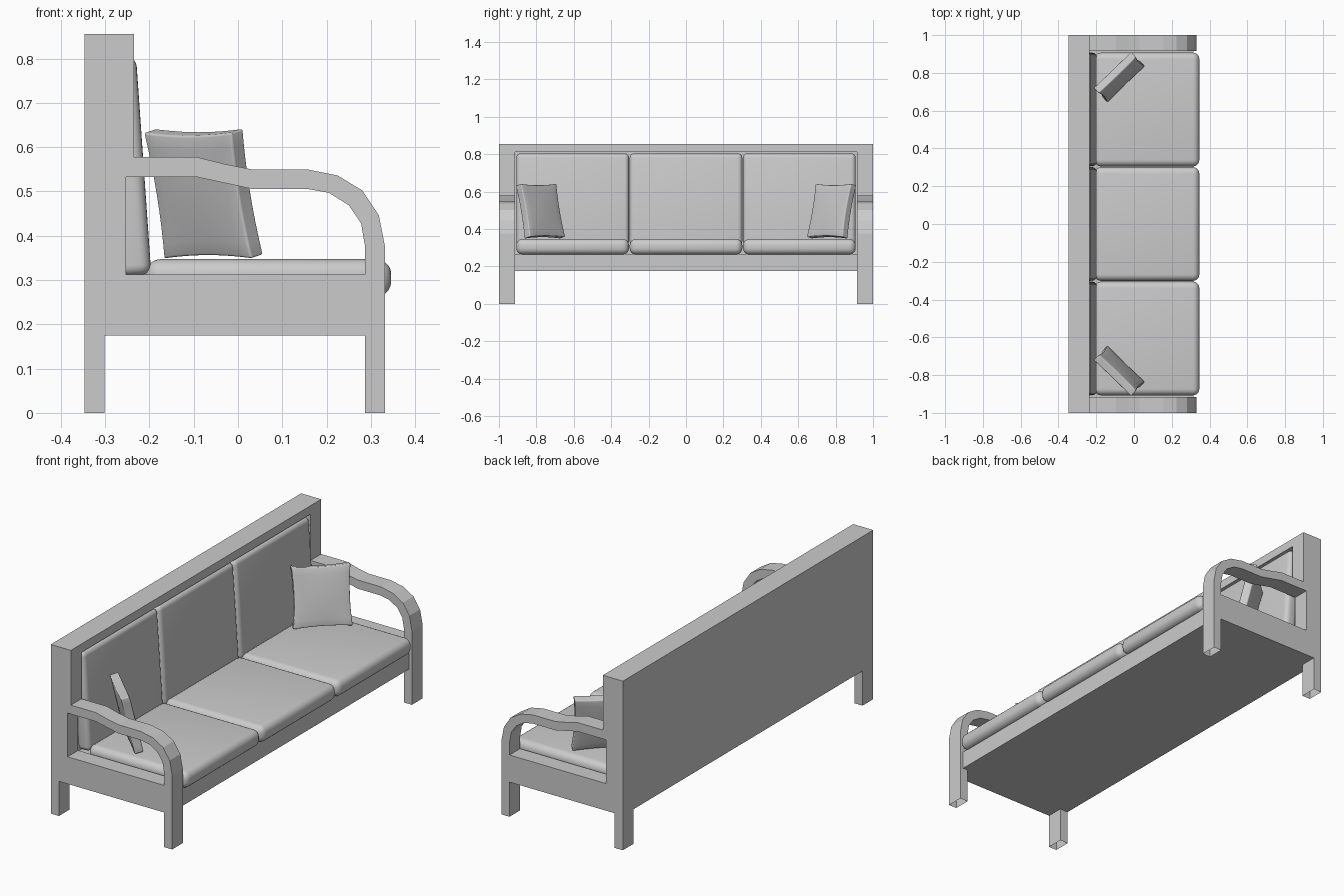
import bpy, bmesh
from math import radians

if "Cube" in bpy.data.objects:
    bpy.data.objects.remove(bpy.data.objects["Cube"])


def finish(name, bm, loc=(0, 0, 0), rot=(0, 0, 0)):
    me = bpy.data.meshes.new(name)
    bm.to_mesh(me)
    bm.free()
    ob = bpy.data.objects.new(name, me)
    bpy.context.collection.objects.link(ob)
    ob.location, ob.rotation_euler = loc, rot
    return ob


def select_only(ob):
    bpy.ops.object.select_all(action='DESELECT')
    ob.select_set(True)
    bpy.context.view_layer.objects.active = ob


def block(size, bm=None):
    bm = bmesh.new()
    bmesh.ops.create_cube(bm, size=1)
    bmesh.ops.scale(bm, vec=size, verts=bm.verts)
    return bm


def box(name, lo, hi):
    size = [b - a for a, b in zip(lo, hi)]
    return finish(name, block(size), [(a + b) / 2 for a, b in zip(lo, hi)])


def cushion(name, size, loc, rot=(0, 0, 0), radius=0.03):
    ob = finish(name, block(size), loc, rot)
    bev = ob.modifiers.new("round", 'BEVEL')
    bev.width, bev.segments = radius, 5
    select_only(ob)
    bpy.ops.object.modifier_apply(modifier="round")
    bpy.ops.object.shade_smooth_by_angle(angle=radians(35))
    return ob


# Side frames: legs, rail, back post and curved arm in one profile with a window
OUTER = [(-0.347, 0), (-0.301, 0), (-0.301, 0.175), (0.287, 0.175), (0.287, 0),
         (0.332, 0), (0.332, 0.375), (0.318, 0.446), (0.281, 0.502), (0.225, 0.536),
         (0.155, 0.55), (0.03, 0.55), (-0.03, 0.562), (-0.095, 0.578), (-0.235, 0.578),
         (-0.235, 0.855), (-0.347, 0.855)]
WINDOW = [(-0.253, 0.312), (-0.253, 0.533), (-0.095, 0.533), (-0.03, 0.519),
          (0.03, 0.506), (0.155, 0.506), (0.205, 0.497), (0.25, 0.469),
          (0.278, 0.428), (0.287, 0.375), (0.287, 0.312)]


def side_frame(name, y):
    cu = bpy.data.curves.new(name, 'CURVE')
    cu.dimensions, cu.fill_mode, cu.extrude = '2D', 'BOTH', 0.0425
    for pts in (OUTER, WINDOW):
        sp = cu.splines.new('POLY')
        sp.points.add(len(pts) - 1)
        for p, (x, z) in zip(sp.points, pts):
            p.co = (x, z, 0, 1)
        sp.use_cyclic_u = True
    ob = bpy.data.objects.new(name, cu)
    bpy.context.collection.objects.link(ob)
    ob.location, ob.rotation_euler = (0, y, 0), (radians(90), 0, 0)
    select_only(ob)
    bpy.ops.object.convert(target='MESH')
    ob = bpy.context.object
    bm = bmesh.new()
    bm.from_mesh(ob.data)
    bmesh.ops.remove_doubles(bm, verts=bm.verts, dist=1e-5)
    bmesh.ops.recalc_face_normals(bm, faces=bm.faces)
    # Legs are open underneath
    soles = [f for f in bm.faces if all(v.co.y < 1e-4 for v in f.verts)]
    bmesh.ops.delete(bm, geom=soles, context='FACES')
    for f in bm.faces:
        f.smooth = False
    bm.to_mesh(ob.data)
    bm.free()


side_frame("side_frame_left", -0.9575)
side_frame("side_frame_right", 0.9575)

# Back panel, top rail and seat base
box("back_panel", (-0.347, -0.915, 0.175), (-0.305, 0.915, 0.812))
box("top_rail", (-0.347, -0.915, 0.812), (-0.235, 0.915, 0.855))
box("seat_base", (-0.305, -0.915, 0.175), (0.315, 0.915, 0.266))

# Three seat cushions and three leaning back cushions
for i in (-1, 0, 1):
    cushion(f"seat_cushion_{i + 2}", (0.555, 0.602, 0.084),
            (0.0685, i * 0.606, 0.305), radius=0.034)
    cushion(f"back_cushion_{i + 2}", (0.07, 0.602, 0.495),
            (-0.248, i * 0.606, 0.557), (0, radians(-4), 0), radius=0.024)


# Throw pillows with pinched edges
def pillow(name, side):
    w, h, t = 0.275, 0.292, 0.052
    bm = block((t, w, h))
    bmesh.ops.subdivide_edges(bm, edges=bm.edges[:], cuts=7, use_grid_fill=True)
    for v in bm.verts:
        u, k = v.co.y / (w / 2), v.co.z / (h / 2)
        v.co.x *= 0.8 + 0.3 * (1 - u * u) * (1 - k * k)
        v.co.y *= 1 - 0.06 * (1 - k * k)
        v.co.z *= 1 - 0.05 * (1 - u * u)
    ob = finish(name, bm, (-0.078, side * 0.778, 0.495),
                (0, radians(-13), radians(-46 * side)))
    bev = ob.modifiers.new("round", 'BEVEL')
    bev.width, bev.segments, bev.angle_limit = 0.014, 3, radians(50)
    select_only(ob)
    bpy.ops.object.modifier_apply(modifier="round")
    bpy.ops.object.shade_smooth_by_angle(angle=radians(50))


pillow("pillow_left", -1)
pillow("pillow_right", 1)
